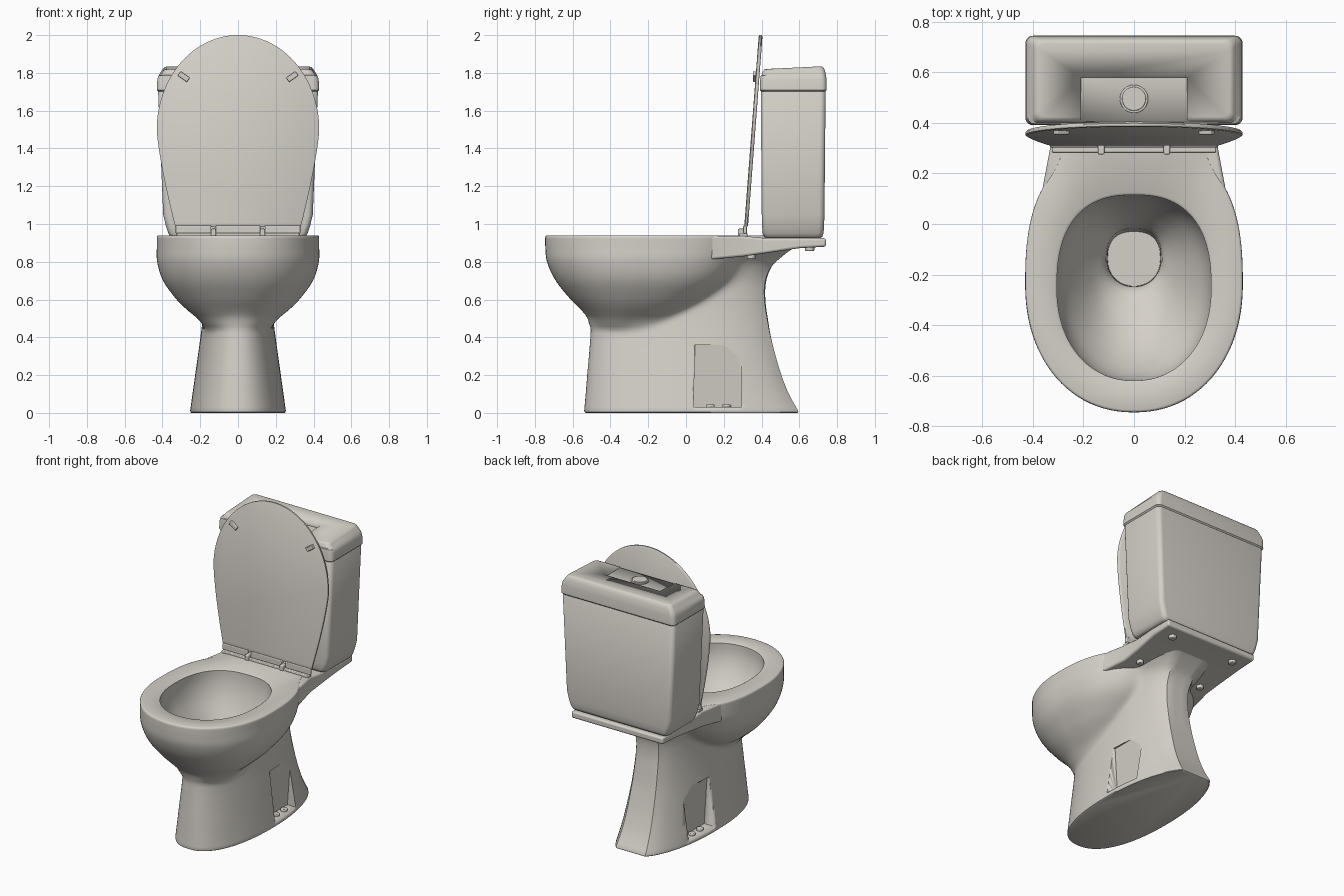
import bpy, bmesh, math
from mathutils import Matrix

if "Cube" in bpy.data.objects:
    bpy.data.objects.remove(bpy.data.objects["Cube"])

mat = bpy.data.materials.new("warm white ceramic")
mat.diffuse_color = (0.66, 0.63, 0.58, 1)
mat.use_nodes = True
mat.node_tree.nodes["Principled BSDF"].inputs["Base Color"].default_value = mat.diffuse_color

def finish(bm, name, angle=35, bevel=0):
    bmesh.ops.recalc_face_normals(bm, faces=bm.faces)
    me = bpy.data.meshes.new(name)
    bm.to_mesh(me)
    bm.free()
    ob = bpy.data.objects.new(name, me)
    bpy.context.collection.objects.link(ob)
    me.materials.append(mat)
    if bevel:
        m = ob.modifiers.new("bevel", "BEVEL")
        m.width, m.segments, m.limit_method = bevel, 3, "ANGLE"
    bpy.ops.object.select_all(action="DESELECT")
    ob.select_set(True)
    bpy.context.view_layer.objects.active = ob
    bpy.ops.object.shade_smooth_by_angle(angle=math.radians(angle))
    return ob

def loft(rings, name, angle=35, bevel=0):
    bm = bmesh.new()
    vs = [[bm.verts.new(p) for p in r] for r in rings]
    n = len(vs[0])
    for a, b in zip(vs, vs[1:]):
        for i in range(n):
            bm.faces.new((a[i], a[(i + 1) % n], b[(i + 1) % n], b[i]))
    bm.faces.new(vs[0])
    bm.faces.new(vs[-1])
    return finish(bm, name, angle, bevel)

def box(name, x0, x1, y0, y1, z0, z1, bevel=0.006):
    ring = lambda z: [(x0, y0, z), (x1, y0, z), (x1, y1, z), (x0, y1, z)]
    return loft([ring(z0), ring(z1)], name, 35, bevel)

def cylinder(name, x, y, z0, z1, r, bevel=0.005):
    ring = lambda z: [(x + r * math.cos(i * math.pi / 16), y + r * math.sin(i * math.pi / 16), z) for i in range(32)]
    return loft([ring(z0), ring(z1)], name, 35, bevel)

def cut(ob, cutter):
    m = ob.modifiers.new("cut", "BOOLEAN")
    m.operation, m.object, m.solver = "DIFFERENCE", cutter, "EXACT"
    cutter.hide_render = True
    cutter.hide_set(True)

def lerp_table(t, z):
    """Smooth (Hermite) interpolation of rows (z, a, b, c...)."""
    if z <= t[0][0]: return t[0][1:]
    if z >= t[-1][0]: return t[-1][1:]
    i = next(k for k in range(len(t) - 1) if t[k + 1][0] >= z)
    def slope(k, c):
        a, b = t[max(k - 1, 0)], t[min(k + 1, len(t) - 1)]
        return (b[c] - a[c]) / (b[0] - a[0])
    h = t[i + 1][0] - t[i][0]
    u = (z - t[i][0]) / h
    return [(2*u**3 - 3*u*u + 1) * t[i][c] + (u**3 - 2*u*u + u) * h * slope(i, c)
            + (3*u*u - 2*u**3) * t[i + 1][c] + (u**3 - u*u) * h * slope(i + 1, c)
            for c in range(1, len(t[0]))]

def radius(cy, ang, ymid, front, back, w, nf, nb, ext=1.0):
    """Distance from (0, cy) to an egg outline along an angle."""
    def inside(r):
        x, y = abs(r * math.cos(ang)), cy + r * math.sin(ang)
        if y > back or y < front: return False
        s = (ymid - y) / (ymid - front) if y < ymid else (y - ymid) / ((back - ymid) * ext)
        n = nf if y < ymid else nb
        return (x / w) ** n + s ** n < 1
    lo, hi = 0, 1.2
    if not inside(1e-5): return 0
    for _ in range(24):
        m = (lo + hi) / 2
        if inside(m): lo = m
        else: hi = m
    return lo

# pan: bowl and pedestal outlines blended in one loft, then the inner basin
N = 128
angs = [2 * math.pi * i / N for i in range(N)]
bowl = [(.42, -.40, -.14, .12), (.46, -.485, -.10, .175), (.50, -.515, -.04, .215), (.55, -.56, .04, .275),
        (.60, -.61, .12, .325), (.70, -.69, .24, .397), (.80, -.736, .30, .428), (.88, -.745, .32, .43), (.94, -.745, .32, .43)]
ped = [(0, -.54, .60, .255), (.10, -.531, .545, .241), (.20, -.523, .505, .227), (.30, -.514, .475, .213),
       (.40, -.506, .45, .199), (.50, -.50, .433, .187), (.60, -.48, .42, .18), (.70, -.46, .425, .18),
       (.78, -.44, .457, .2), (.82, -.43, .50, .225), (.86, -.42, .55, .27), (.89, -.42, .60, .3), (.94, -.42, .62, .31)]
CY = -.15
rings = []
for z in [0, .004, .012] + [.03 + .0195 * i for i in range(46)] + [.922, .932, .938, .94]:
    bf, bb, bw = lerp_table(bowl, z)
    pf, pb, pw = lerp_table(ped, z)
    k = .05
    inset = {0: .01, .004: .003, .938: .004, .94: .010}.get(z, 0)
    ring = []
    for a in angs:
        rb = radius(CY, a, bf + (bb - bf) * .48, bf, bb, bw, 2.15, 2.6) if z > .42 else 0
        rp = radius(CY, a, .02, pf, pb, pw, 2.3, 2.1, 1.1)
        h = max(k - abs(rb - rp), 0) / k
        r = max(rb, rp) + h * h * k / 4 - inset
        ring.append((r * math.cos(a), CY + r * math.sin(a), z))
    rings.append(ring)
basin = [(-.94, -.612, .107, .297), (-.935, -.62, .115, .305), (-.85, -.612, .108, .302), (-.76, -.575, .085, .275), (-.66, -.50, .045, .215),
         (-.58, -.40, .005, .155), (-.535, -.30, -.015, .118), (-.50, -.255, -.02, .108), (-.42, -.245, -.03, .104)]
for z in [.94, .938, .935] + [.92 - .02 * i for i in range(26)]:
    f, b, w = lerp_table(basin, -z)
    if z > .934:
        e = (z - .935) * 1.6
        f, b, w = -.62 - e, .115 + e, .305 + e
    c = f + (b - f) * .5
    rings.append([(r * math.cos(a), c + r * math.sin(a), z) for a in angs
                  for r in [radius(c, a, c, f, b, w, 2.15, 2.5)]])
pan = loft(rings, "pan", 40)

# rear deck carrying the tank, underside rising to the back
half = [(.13, .364, .812), (.30, .332, .828), (.42, .335, .845), (.60, .345, .872), (.742, .345, .88)]
bm = bmesh.new()
rows = [[bm.verts.new(p) for p in ((-w, y, zb), (w, y, zb), (w, y, .9375 if y < .4 else .925), (-w, y, .9375 if y < .4 else .925))]
        for y, w, zb in half]
for a, b in zip(rows, rows[1:]):
    for i in range(4):
        bm.faces.new((a[i], a[(i + 1) % 4], b[(i + 1) % 4], b[i]))
bm.faces.new(rows[0])
bm.faces.new(rows[-1])
finish(bm, "rear_deck", 40, .012)

# floor-fixing niches with bolt caps, and nuts under the deck
for s, side in ((-1, "left"), (1, "right")):
    def ring(z, x, m):
        return [(s * x, .04 + m, z), (s * .32, .04 + m, z), (s * .32, .295 - m * .5, z), (s * x, .295 - m * .5, z)]
    cut(pan, loft([ring(.03, .165, 0), ring(.36, .192, .008)], "niche_cutter_" + side))
    for j, y in enumerate((.13, .215)):
        cylinder(f"floor_bolt_{side}_{j}", s * .195, y, .025, .045, .022)
    cylinder("deck_nut_front_" + side, s * .24, .345, .815, .85, .022)
    cylinder("deck_nut_back_" + side, s * .24, .655, .857, .89, .024)

# tank and tank lid
def rrect(z, hx, y0, y1, r):
    out = []
    for q, (cx, cy) in enumerate(((hx - r, y1 - r), (r - hx, y1 - r), (r - hx, y0 + r), (hx - r, y0 + r))):
        for i in range(7):
            a = (q + i / 6) * math.pi / 2
            out.append((cx + r * math.cos(a), cy + r * math.sin(a), z))
    return out

loft([rrect(*p) for p in ((.925, .345, .425, .71, .03), (.932, .358, .412, .722, .03), (.95, .368, .406, .728, .03),
                          (.99, .382, .403, .731, .03), (1.05, .396, .401, .733, .03), (1.70, .423, .396, .739, .03), (1.708, .418, .401, .734, .03))],
     "tank", 50)
lid_rings = [rrect(*p) for p in ((1.702, .422, .398, .738, .03), (1.71, .43, .391, .745, .03), (1.765, .427, .393, .744, .03),
                                 (1.785, .421, .396, .741, .03), (1.805, .409, .401, .737, .03), (1.825, .396, .407, .731, .03),
                                 (1.833, .388, .414, .724, .03), (1.836, .378, .424, .714, .03))]
lid_rings = [[(x, y, z - (.05 * (.74 - y) if z > 1.8 else 0)) for x, y, z in r] for r in lid_rings]
tank_lid = loft(lid_rings, "tank_lid", 40)
cut(tank_lid, box("button_recess_cutter", -.21, .21, .3, .58, 1.808, 1.9, 0))
cylinder("flush_button_ring", 0, .495, 1.80, 1.815, .056, .003)
cylinder("flush_button", 0, .495, 1.80, 1.822, .047, .004)

# raised seat cover: egg outline leaning back against the tank
right = []
for i in range(33):
    z = .985 + (1.5 - .985) * i / 32
    right.append((.43 - .098 * ((1.5 - z) / .515) ** 1.35, z))
for i in range(1, 41):
    a = i / 40 * math.pi / 2
    right.append((.43 * math.cos(a), 1.5 + .5 * math.sin(a)))
outline = right + [(-x, z) for x, z in reversed(right[:-1])]
lean = lambda z: .306 + (z - .95) * .075
def cover_ring(dy, s):
    return [(x * s, lean(z) + dy, 1.5 + (z - 1.5) * s) for x, z in outline]
loft([cover_ring(0, .985), cover_ring(.004, 1), cover_ring(.014, 1), cover_ring(.02, .985)], "seat_cover", 50)

# cover bumpers
for s, side in ((-1, "left"), (1, "right")):
    b = box("bumper_" + side, -.03, .03, -.012, .01, -.014, .014, .004)
    b.matrix_world = Matrix.Translation((s * .287, lean(1.78) - .002, 1.78)) @ Matrix.Rotation(-s * math.radians(35), 4, "Y")

# hinge bar and hinges
box("hinge_bar", -.325, .325, .283, .325, .93, .952, .005)
for i, (a, b) in enumerate(((-.33, -.142), (-.118, .118), (.142, .33))):
    box(f"cover_hinge_tab_{i}", a, b, .303, .322, .95, .992, .005)
for s, side in ((-1, "left"), (1, "right")):
    box("hinge_" + side, s * .13 - .013, s * .13 + .013, .275, .322, .935, .975, .006)
